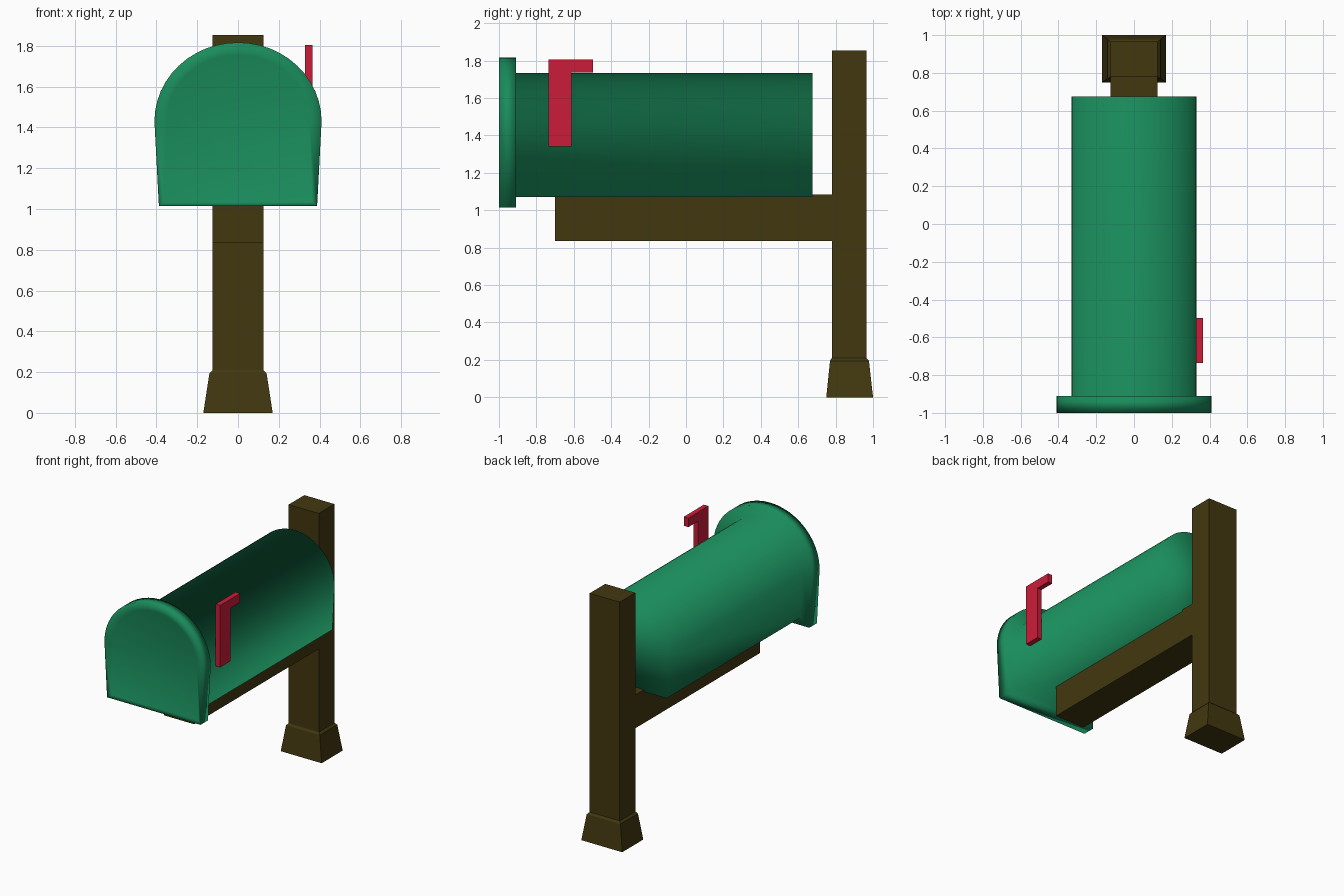
import bpy, bmesh, math

if "Cube" in bpy.data.objects:
    bpy.data.objects.remove(bpy.data.objects["Cube"])


def material(name, rgb):
    m = bpy.data.materials.new(name)
    m.diffuse_color = (*rgb, 1)
    m.use_nodes = True
    m.node_tree.nodes["Principled BSDF"].inputs["Base Color"].default_value = m.diffuse_color
    return m


GREEN = material("green_paint", (0.010, 0.26, 0.105))
BROWN = material("brown_wood", (0.055, 0.039, 0.005))
RED = material("red_paint", (0.60, 0.012, 0.04))


def loft(name, rings, mat, smooth=False):
    """Join equal-length rings of points and cap both ends."""
    bm = bmesh.new()
    loops = [[bm.verts.new(p) for p in ring] for ring in rings]
    n = len(loops[0])
    for a, b in zip(loops, loops[1:]):
        for i in range(n):
            j = (i + 1) % n
            bm.faces.new((a[i], a[j], b[j], b[i]))
    bm.faces.new(loops[0])
    bm.faces.new(loops[-1])
    bmesh.ops.recalc_face_normals(bm, faces=bm.faces)
    for f in bm.faces:
        f.smooth = smooth
    me = bpy.data.meshes.new(name)
    bm.to_mesh(me)
    bm.free()
    me.materials.append(mat)
    ob = bpy.data.objects.new(name, me)
    bpy.context.collection.objects.link(ob)
    return ob


def rect(hx, y0, y1, z):
    return [(-hx, y0, z), (hx, y0, z), (hx, y1, z), (-hx, y1, z)]


def arch(y, half, half_bottom, z_bottom, z_spring, z_top, n=24):
    """Arched outline with slightly tapered sides."""
    pts = [(-half_bottom, y, z_bottom), (half_bottom, y, z_bottom)]
    for i in range(n + 1):
        a = math.pi * i / n
        pts.append((half * math.cos(a), y, z_spring + (z_top - z_spring) * math.sin(a)))
    return pts


# post with flared foot
loft("post", [rect(0.17, 0.75, 1.0, 0), rect(0.14, 0.77, 0.978, 0.195),
              rect(0.125, 0.78, 0.965, 0.21), rect(0.125, 0.78, 0.965, 1.853)], BROWN)

# support arm
loft("support_arm", [rect(0.125, -0.70, 0.79, 0.835),
                     rect(0.125, -0.70, 0.79, 1.085)], BROWN)

# mailbox shell: barrel, overhanging door rim, slightly dished door
barrel = (0.33, 0.312, 1.07, 1.40, 1.735)
rim = (0.41, 0.388, 1.015, 1.43, 1.817)
dish = (0.35, 0.362, 1.035, 1.43, 1.757)
loft("mailbox_shell", [arch(0.675, *barrel), arch(-0.91, *barrel),
                       arch(-0.91, *rim), arch(-1.0, *rim),
                       arch(-0.985, *dish)], GREEN, smooth=True)

# signal flag
outline = [(-0.735, 1.34), (-0.612, 1.34), (-0.612, 1.737),
           (-0.497, 1.737), (-0.497, 1.805), (-0.735, 1.805)]
loft("signal_flag", [[(x, y, z) for y, z in outline] for x in (0.328, 0.366)], RED)
